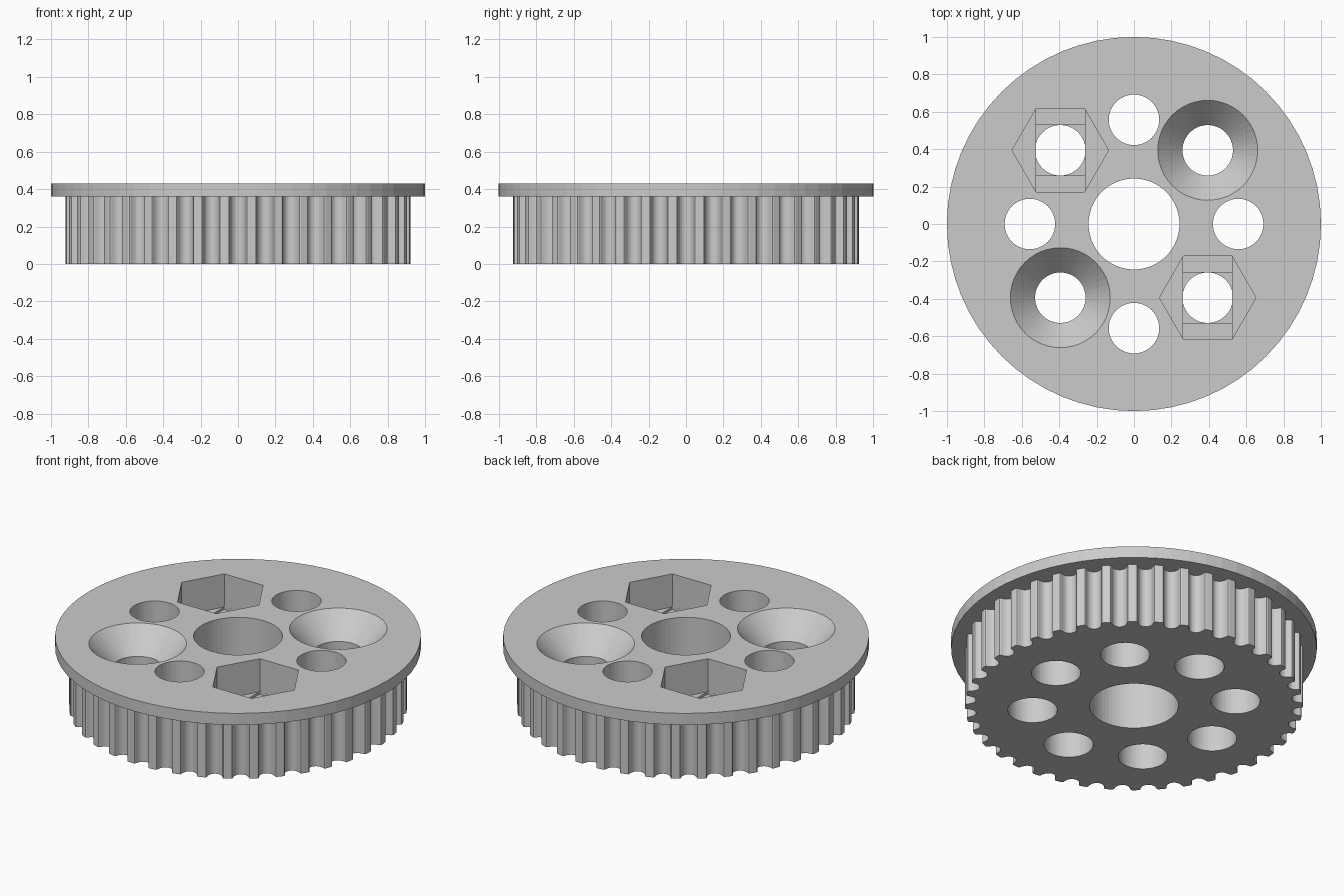
import bpy, bmesh
from math import sin, cos, pi, radians

if "Cube" in bpy.data.objects:
    bpy.data.objects.remove(bpy.data.objects["Cube"])

grey = bpy.data.materials.new("light_grey")
grey.use_nodes = True
colour = (0.6, 0.6, 0.6, 1)
grey.diffuse_color = colour
grey.node_tree.nodes["Principled BSDF"].inputs["Base Color"].default_value = colour

TEETH = 40
BODY_R = 0.924
FLANGE_Z, TOP = 0.36, 0.43
HOLE_R = 0.135
DIAG = 0.394
RING = 0.557


def circle(r, n=64, x=0, y=0):
    return [(x + r * cos(2 * pi * i / n), y + r * sin(2 * pi * i / n)) for i in range(n)]


def rect(hx, hy, x, y):
    return [(x + a * hx, y + b * hy) for a, b in ((1, 1), (-1, 1), (-1, -1), (1, -1))]


def loft(name, layers):
    """Closed solid through (outline, z) layers, bottom to top."""
    bm = bmesh.new()
    rings = [[bm.verts.new((x, y, z)) for x, y in pts] for pts, z in layers]
    bm.faces.new(rings[0][::-1])
    bm.faces.new(rings[-1])
    n = len(rings[0])
    for low, high in zip(rings, rings[1:]):
        for i in range(n):
            j = (i + 1) % n
            bm.faces.new((low[i], low[j], high[j], high[i]))
    mesh = bpy.data.meshes.new(name)
    bm.to_mesh(mesh)
    bm.free()
    ob = bpy.data.objects.new(name, mesh)
    bpy.context.collection.objects.link(ob)
    mesh.materials.append(grey)
    return ob


def combine(target, tool, operation):
    """Apply a boolean and throw the tool away."""
    tool.hide_render = True
    mod = target.modifiers.new("combine", "BOOLEAN")
    mod.object, mod.operation, mod.solver = tool, operation, "EXACT"
    bpy.context.view_layer.objects.active = target
    bpy.ops.object.modifier_apply(modifier=mod.name)
    bpy.data.objects.remove(tool)


def cut(target, outline, low, high):
    combine(target, loft("cutter", [(outline, low), (outline, high)]), "DIFFERENCE")


# Toothed rim: round-bottomed belt grooves, as (half width, depth)
half = [(0.0553, 0), (0.048, 0.0028), (0.0443, 0.0097), (0.0428, 0.0177),
        (0.0405, 0.0254), (0.0374, 0.0329), (0.0335, 0.04), (0.0265, 0.0472),
        (0.0184, 0.0524), (0.0094, 0.0556), (0, 0.0567)]
groove = [(-w, d) for w, d in half] + half[-2::-1]
rim = []
for t in range(TEETH):
    for w, d in groove:
        a = 2 * pi * t / TEETH + w / BODY_R
        rim.append(((BODY_R - d) * cos(a), (BODY_R - d) * sin(a)))
# The body runs a little into the flange so the two fuse cleanly
pulley = loft("toothed_pulley", [(rim, 0), (rim, FLANGE_Z + 0.02)])

# Flange on top
disc = circle(1)
combine(pulley, loft("flange", [(disc, FLANGE_Z), (disc, TOP)]), "UNION")

# Centre bore and ring of eight through holes
cut(pulley, circle(0.243), -0.1, 0.6)
for i in range(4):
    a = radians(90 * i)
    cut(pulley, circle(HOLE_R, 48, RING * cos(a), RING * sin(a)), -0.1, 0.6)

for s in (1, -1):
    # Countersunk screw hole
    x = y = s * DIAG
    shaft, mouth = circle(HOLE_R, 48, x, y), circle(0.286, 48, x, y)
    combine(pulley, loft("countersink", [(shaft, -0.1), (shaft, 0.29), (mouth, 0.45)]),
            "DIFFERENCE")

    # Hexagonal nut pocket with a stepped floor above its screw hole
    y = -x
    cut(pulley, circle(HOLE_R, 48, x, y), -0.1, 0.21)
    cut(pulley, rect(0.131, HOLE_R, x, y), 0.2, 0.225)
    cut(pulley, rect(0.131, 0.223, x, y), 0.215, 0.24)
    cut(pulley, circle(0.258, 6, x, y), 0.23, 0.6)
